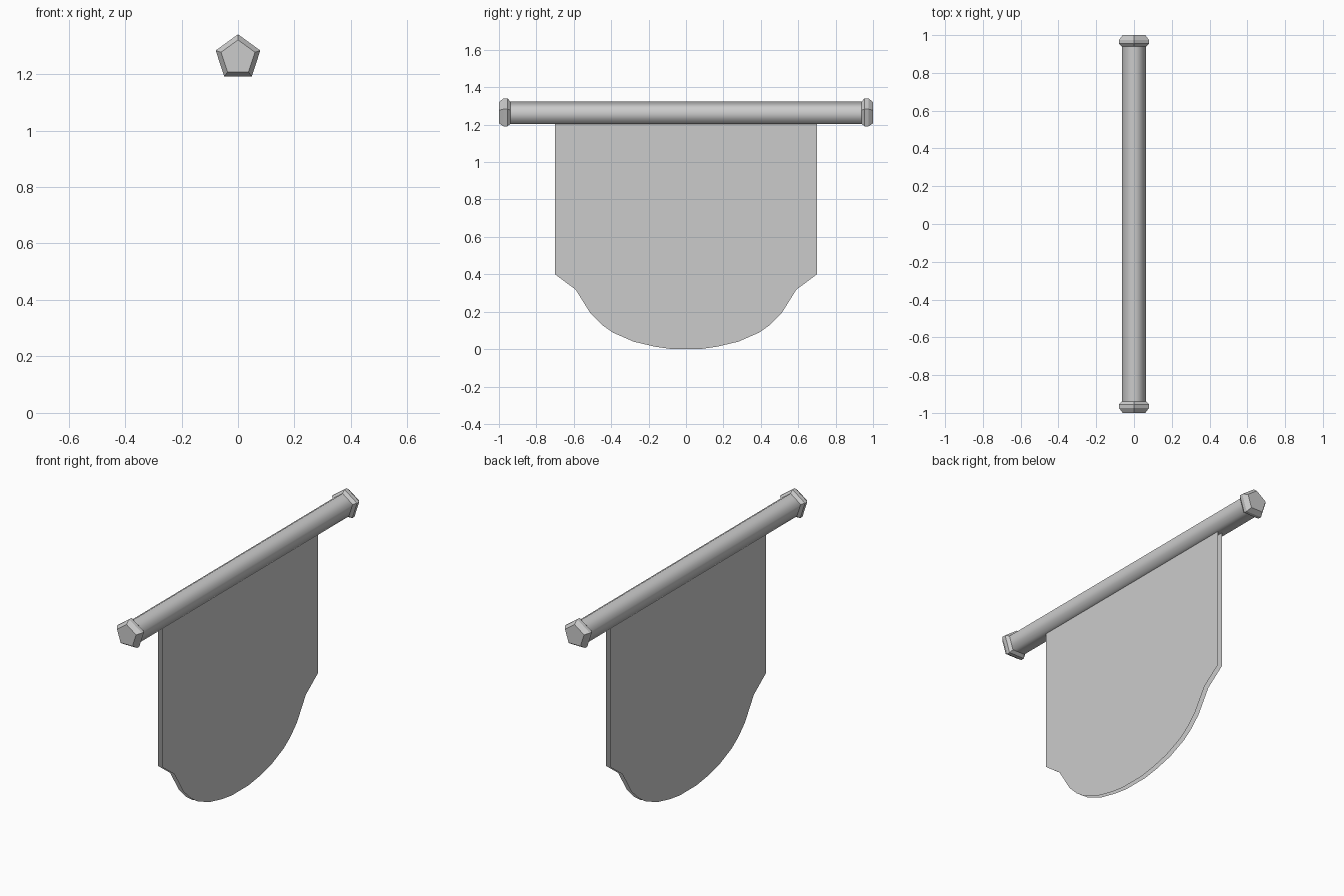
import bpy
import bmesh
import math

cube = bpy.data.objects.get("Cube")
if cube:
    bpy.data.objects.remove(cube)

grey = bpy.data.materials.new("plain grey")
grey.use_nodes = True
colour = (0.6, 0.6, 0.6, 1)
grey.diffuse_color = colour
grey.node_tree.nodes["Principled BSDF"].inputs["Base Color"].default_value = colour

ROD_Z = 1.258
SIDES = 5


def add_object(name, bm):
    mesh = bpy.data.meshes.new(name)
    bm.to_mesh(mesh)
    bm.free()
    mesh.materials.append(grey)
    obj = bpy.data.objects.new(name, mesh)
    bpy.context.collection.objects.link(obj)
    return obj


def pentagon_lathe(name, profile, smooth=False):
    """Five-sided solid along y from (y, radius) rings, one corner up."""
    bm = bmesh.new()
    rings = []
    for y, r in profile:
        angles = [math.tau * i / SIDES for i in range(SIDES)]
        rings.append([bm.verts.new((r * math.sin(a), y, ROD_Z + r * math.cos(a)))
                      for a in angles])
    for a, b in zip(rings, rings[1:]):
        for i in range(SIDES):
            j = (i + 1) % SIDES
            face = bm.faces.new((a[i], a[j], b[j], b[i]))
            face.smooth = smooth
    bm.faces.new(rings[0])
    bm.faces.new(rings[-1])
    bmesh.ops.recalc_face_normals(bm, faces=bm.faces)
    return add_object(name, bm)


# Rod and its two end knobs
pentagon_lathe("rod", [(-0.96, 0.066), (0.96, 0.066)], smooth=True)
for name, s in (("front_knob", -1), ("back_knob", 1)):
    pentagon_lathe(name, [(s * 0.935, 0.062), (s * 0.955, 0.083),
                          (s * 0.975, 0.083), (s, 0.063)])

# Hanging cloth: two parallel sheets with open edges
half = [(0.70, 1.21), (0.70, 0.40), (0.59, 0.318), (0.51, 0.19), (0.45, 0.13),
        (0.39, 0.088), (0.28, 0.04), (0.165, 0.013), (0.075, 0.0)]
outline = half + [(-y, z) for y, z in reversed(half)]
for name, s in (("right_sheet", -1), ("left_sheet", 1)):
    bm = bmesh.new()
    face = bm.faces.new([bm.verts.new((s * 0.013, y, z)) for y, z in outline])
    face.normal_update()
    if face.normal.x * s < 0:
        face.normal_flip()
    add_object(name, bm)
